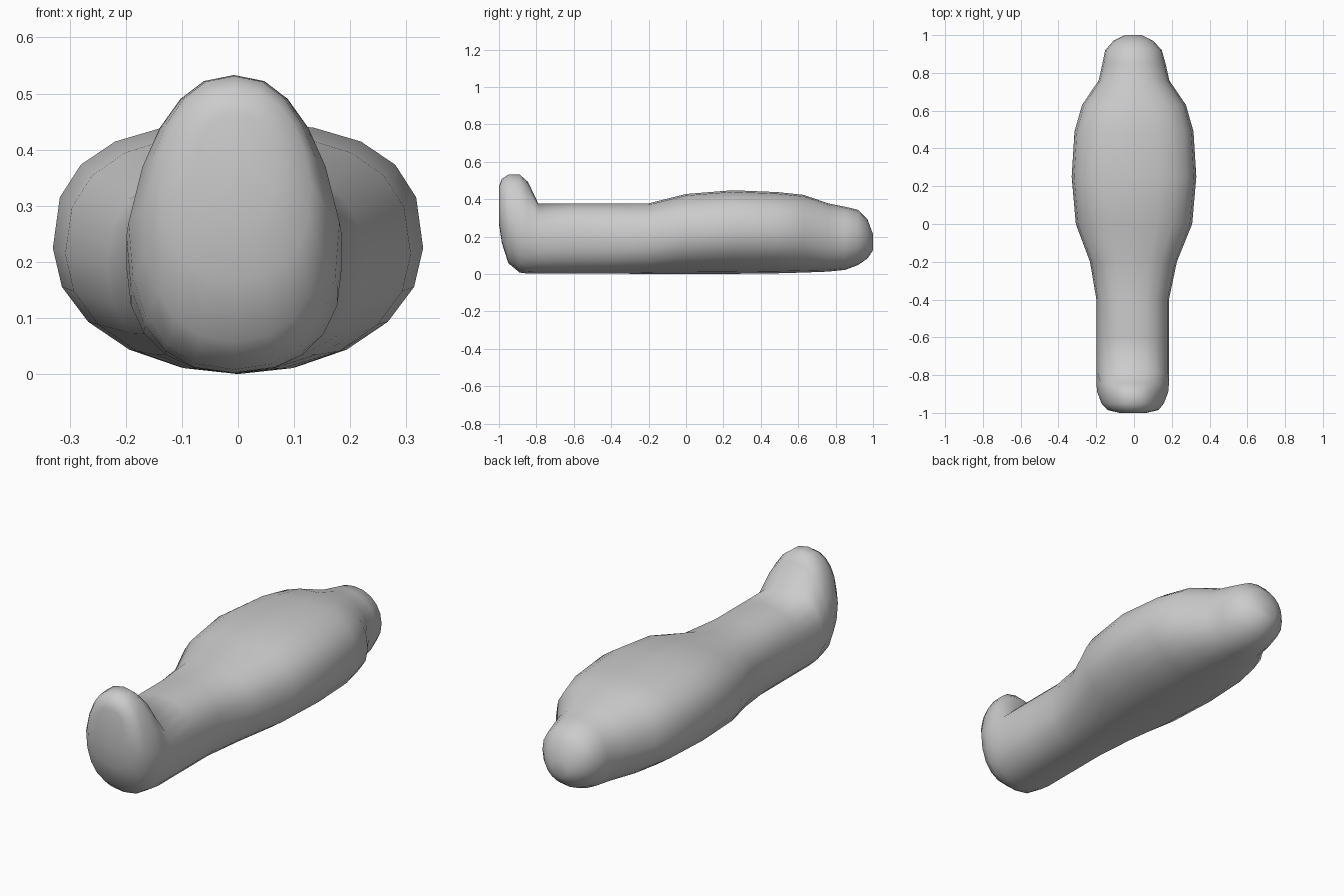
import bpy, bmesh, math

SIDES = 20

# Stations along the length: y, centre x, half width, z bottom, z top, upper exponent, lower exponent, top taper
STATIONS = [
    (-1.00, -.005, .07, .27, .47, 2.4, 2.3, .15),
    (-.985, -.005, .135, .17, .51, 2.4, 2.3, .15),
    (-.95, -.007, .165, .06, .533, 2.4, 2.3, .2),
    (-.89, -.007, .188, .01, .535, 2.4, 2.4, .25),
    (-.845, -.007, .192, .004, .495, 2.4, 2.4, .22),
    (-.79, -.007, .192, .004, .38, 2.4, 2.3, 0),
    (-.60, -.007, .192, .004, .38, 2.4, 2.3, 0),
    (-.40, -.007, .192, .004, .38, 2.4, 2.3, 0),
    (-.20, -.003, .230, .003, .38, 2.4, 2.2, 0),
    (.00, 0, .308, .002, .43, 2.5, 2.0, 0),
    (.25, 0, .33, .003, .45, 2.6, 2.0, 0),
    (.49, 0, .315, .006, .44, 2.5, 2.0, 0),
    (.63, 0, .275, .01, .425, 2.4, 2.0, 0),
    (.76, 0, .187, .015, .38, 2.2, 2.1, 0),
    (.85, 0, .167, .024, .362, 2.1, 2.1, 0),
    (.92, -.003, .150, .05, .345, 2.1, 2.1, 0),
    (.97, -.003, .105, .085, .295, 2.0, 2.0, 0),
    (1.00, -.003, .045, .13, .215, 2.0, 2.0, 0),
]


def ring(bm, y, cx, hw, z0, z1, up, low, taper):
    """One rounded cross-section of the body."""
    verts = []
    for i in range(SIDES):
        a = 2 * math.pi * i / SIDES
        c, s = math.cos(a), math.sin(a)
        e = 2 / (up if s >= 0 else low)
        zn = math.copysign(abs(s) ** e, s)
        xn = math.copysign(abs(c) ** e, c) * (1 - taper * max(0, zn))
        verts.append(bm.verts.new((cx + hw * xn, y, (z0 + z1) / 2 + (z1 - z0) / 2 * zn)))
    return verts


# Wrapped lying figure: upright feet, legs, torso and head in one skin
bm = bmesh.new()
rings = [ring(bm, *s) for s in STATIONS]
for a, b in zip(rings, rings[1:]):
    for i in range(SIDES):
        j = (i + 1) % SIDES
        bm.faces.new((a[i], a[j], b[j], b[i]))
bm.faces.new(rings[0])
bm.faces.new(rings[-1])
bmesh.ops.recalc_face_normals(bm, faces=bm.faces[:])
for f in bm.faces:
    f.smooth = True
# Rest exactly on the ground
low = min(v.co.z for v in bm.verts)
for v in bm.verts:
    v.co.z -= low
mesh = bpy.data.meshes.new("wrapped_body")
bm.to_mesh(mesh)
bm.free()
body = bpy.data.objects.new("wrapped_body", mesh)
bpy.context.collection.objects.link(body)
